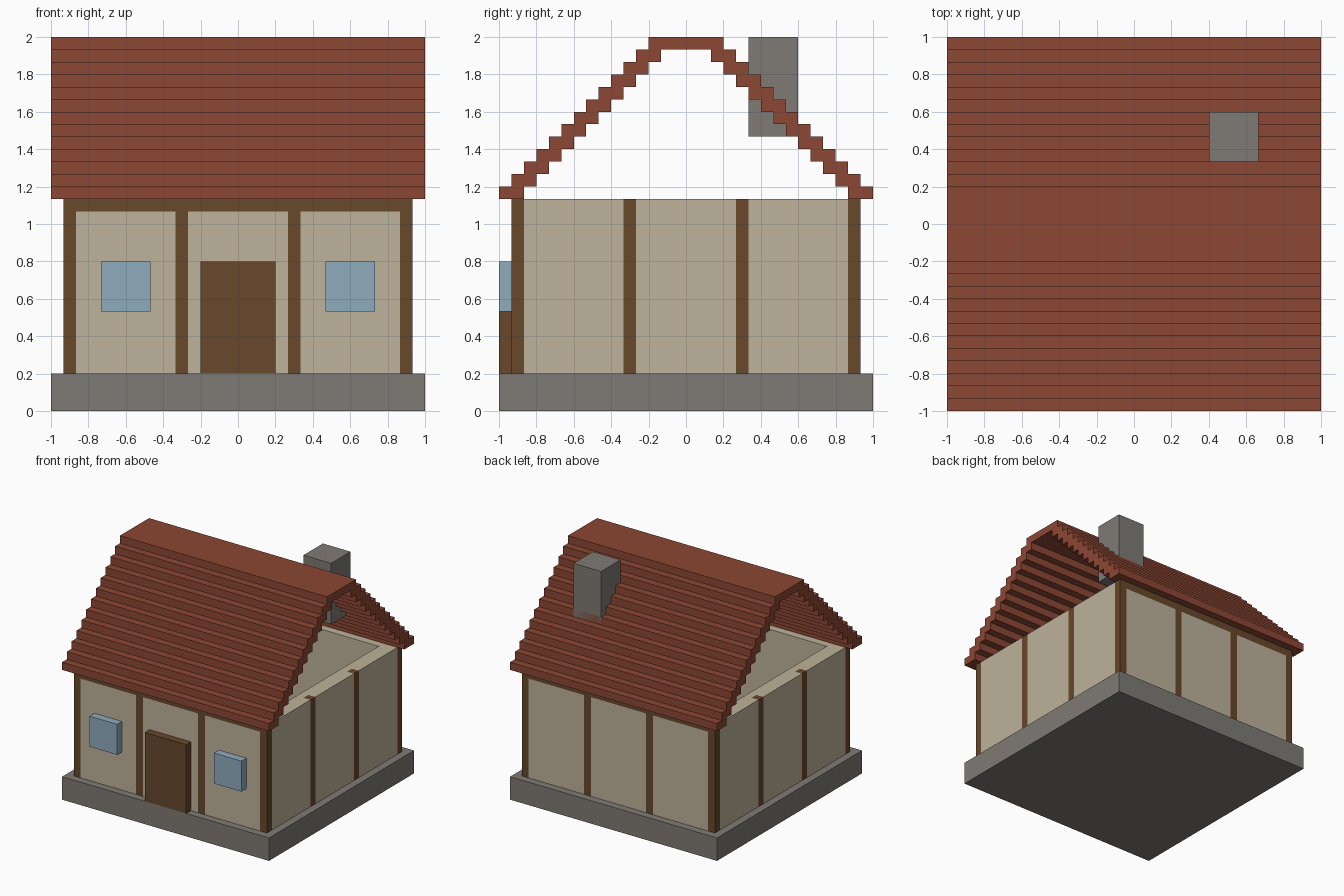
import bpy
import bmesh

cube = bpy.data.objects.get("Cube")
if cube:
    bpy.data.objects.remove(cube, do_unlink=True)

U = 2 / 30  # one building block


def material(name, rgb):
    lin = [((c / 255 + 0.055) / 1.055) ** 2.4 for c in rgb] + [1]
    m = bpy.data.materials.new(name)
    m.diffuse_color = lin
    m.use_nodes = True
    m.node_tree.nodes["Principled BSDF"].inputs["Base Color"].default_value = lin
    return m


STONE = material("grey stone", (127, 123, 117))
PLASTER = material("beige plaster", (190, 178, 155))
TIMBER = material("brown timber", (104, 72, 43))
TILE = material("red roof tile", (140, 71, 51))
GLASS = material("blue glass", (142, 171, 190))


def finish(name, bm, mat):
    bmesh.ops.recalc_face_normals(bm, faces=bm.faces)
    mesh = bpy.data.meshes.new(name)
    bm.to_mesh(mesh)
    bm.free()
    mesh.materials.append(mat)
    obj = bpy.data.objects.new(name, mesh)
    bpy.context.collection.objects.link(obj)
    return obj


def box(name, mat, x, y, z):
    """Box from (min, max) block ranges along each axis."""
    bm = bmesh.new()
    bmesh.ops.create_cube(bm, size=1)
    for v in bm.verts:
        v.co = [U * (r[0] if c < 0 else r[1]) for c, r in zip(v.co, (x, y, z))]
    return finish(name, bm, mat)


def extrude_x(name, mat, profile, half):
    """Extrude a (y, z) outline along x."""
    bm = bmesh.new()
    face = bm.faces.new([bm.verts.new((-half * U, y * U, z * U)) for y, z in profile])
    ext = bmesh.ops.extrude_face_region(bm, geom=[face], use_keep_orig=True)
    for v in [g for g in ext["geom"] if isinstance(g, bmesh.types.BMVert)]:
        v.co.x = half * U
    return finish(name, bm, mat)


# Foundation slab
box("foundation", STONE, (-15, 15), (-15, 15), (0, 3))

# Wall lining behind the timber frame
for s, side in ((-1, "right"), (1, "left")):
    xs = sorted((12 * s, 13 * s))
    box(side + "_wall_lining", PLASTER, xs, (-13, 13), (3, 17))
for s, side in ((-1, "front"), (1, "back")):
    ys = sorted((12 * s, 13 * s))
    box(side + "_wall_lining", PLASTER, (-12, 12), ys, (3, 17))

# Timber posts, plaster panels and top beams, flush with each other
POSTS = (-5, 4)
PANELS = ((-13, -5), (-4, 4), (5, 13))
for s, fb, lr in ((-1, "front", "right"), (1, "back", "left")):
    out = sorted((13 * s, 14 * s))
    box(fb + "_beam", TIMBER, (-14, 14), out, (16, 17))
    for p in POSTS:
        box(fb + "_post", TIMBER, (p, p + 1), out, (3, 16))
        box(lr + "_post", TIMBER, out, (p, p + 1), (3, 17))
    for p in PANELS:
        box(fb + "_panel", PLASTER, p, out, (3, 16))
        box(lr + "_panel", PLASTER, out, p, (3, 17))
    for corner in ((-14, -13), (13, 14)):
        box(fb + "_corner_post", TIMBER, corner, out, (3, 16))

# Door and windows standing proud of the front wall
box("door", TIMBER, (-3, 3), (-15, -14), (3, 12))
for name, x in (("right_window", (-11, -7)), ("left_window", (7, 11))):
    box(name, GLASS, x, (-15, -14), (8, 12))

# Stepped roof: thirteen courses, open at the gables
outer = [(15 - i, 17 + i + k) for i in range(13) for k in (0, 1)]
inner = [(13 - i, 17 + i + k) for i in range(12) for k in (0, 1)]
profile = (outer + [(-y, z) for y, z in reversed(outer)]
           + [(-y, z) for y, z in inner] + inner[::-1])
extrude_x("roof", TILE, profile, 15)

# Chimney through the back slope
box("chimney", STONE, (6, 10), (5, 9), (22, 30))
